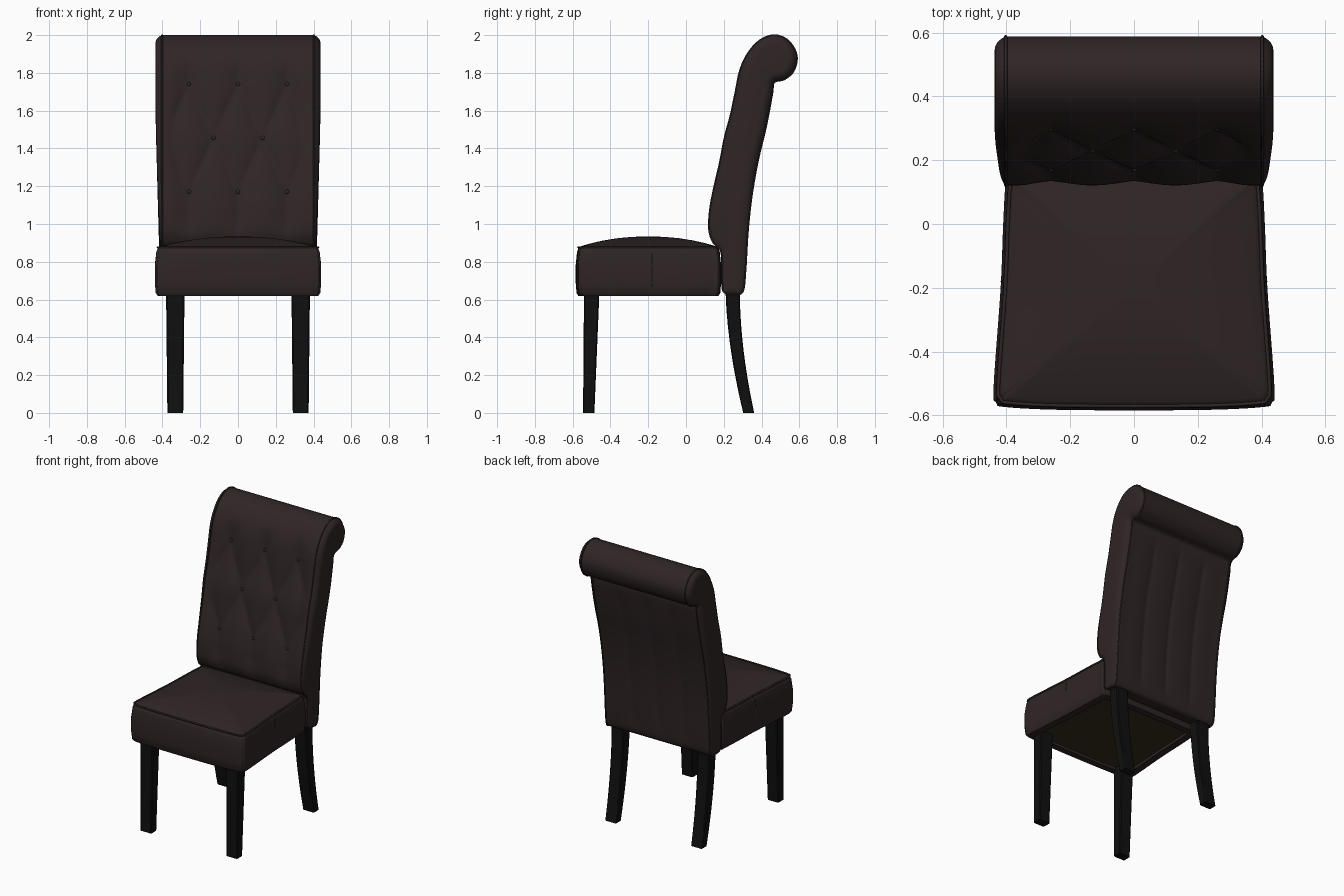
import bpy
import bmesh
from math import sin, pi
from mathutils import Vector

cube = bpy.data.objects.get("Cube")
if cube:
    bpy.data.objects.remove(cube, do_unlink=True)


def material(name, colour):
    m = bpy.data.materials.new(name)
    m.use_nodes = True
    m.diffuse_color = (*colour, 1)
    bsdf = m.node_tree.nodes["Principled BSDF"]
    bsdf.inputs["Base Color"].default_value = (*colour, 1)
    bsdf.inputs["Roughness"].default_value = 0.6
    return m


leather = material("dark brown leather", (0.028, 0.018, 0.019))
black_wood = material("black wood", (0.005, 0.005, 0.005))
lining = material("olive lining", (0.036, 0.027, 0.013))


def finish(bm, name, mat, angle=None):
    bmesh.ops.recalc_face_normals(bm, faces=bm.faces)
    mesh = bpy.data.meshes.new(name)
    bm.to_mesh(mesh)
    bm.free()
    mesh.materials.append(mat)
    obj = bpy.data.objects.new(name, mesh)
    bpy.context.collection.objects.link(obj)
    if angle:
        bpy.ops.object.select_all(action='DESELECT')
        obj.select_set(True)
        bpy.context.view_layer.objects.active = obj
        bpy.ops.object.shade_smooth_by_angle(angle=angle)
    return obj


def loft(name, rings, mat, angle=None):
    """Skin a stack of closed rings and cap both ends."""
    bm = bmesh.new()
    loops = [[bm.verts.new(p) for p in ring] for ring in rings]
    n = len(loops[0])
    for a, b in zip(loops, loops[1:]):
        for i in range(n):
            j = (i + 1) % n
            bm.faces.new((a[i], a[j], b[j], b[i]))
    bm.faces.new(loops[0])
    bm.faces.new(loops[-1])
    return finish(bm, name, mat, angle)


def tube(name, points, radius, cyclic=False):
    curve = bpy.data.curves.new(name, 'CURVE')
    curve.dimensions = '3D'
    curve.bevel_depth = radius
    curve.bevel_resolution = 1
    spline = curve.splines.new('POLY')
    spline.points.add(len(points) - 1)
    for target, p in zip(spline.points, points):
        target.co = (*p, 1)
    spline.use_cyclic_u = cyclic
    curve.materials.append(leather)
    obj = bpy.data.objects.new(name, curve)
    bpy.context.collection.objects.link(obj)


def smooth_loop(points, steps):
    """Closed Catmull-Rom curve through 2D points."""
    pts = [Vector(p) for p in points]
    out = []
    for i in range(len(pts)):
        a, b, c, d = (pts[(i + k) % len(pts)] for k in (-1, 0, 1, 2))
        for s in range(steps):
            t = s / steps
            out.append(0.5 * (2 * b + (c - a) * t + (2 * a - 5 * b + 4 * c - d) * t ** 2
                              + (3 * b - a - 3 * c + d) * t ** 3))
    return out


def ramp(x, lo, hi):
    t = min(1, max(0, (x - lo) / (hi - lo)))
    return t * t * (3 - 2 * t)


# Seat cushion: one plan outline, scaled through several heights
half_plan = [(0.2, -0.583), (0.40, -0.574), (0.432, -0.56), (0.44, -0.51), (0.418, -0.2),
             (0.41, 0), (0.402, 0.13), (0.385, 0.178), (0.2, 0.185)]
plan = smooth_loop(half_plan + [(-x, y) for x, y in reversed(half_plan)], 6)
plan_mid = Vector((0, -0.2))


def seat_ring(scale, z):
    return [(*(plan_mid + (p - plan_mid) * scale), z) for p in plan]


rings = [seat_ring(0.84, 0.65), seat_ring(0.85, 0.62)]
rings += [seat_ring(1 - inset, z) for inset, z in
          ((0.035, 0.62), (0.012, 0.635), (0, 0.69), (0, 0.78), (0.018, 0.85), (0.04, 0.877))]
rings += [seat_ring(0.96 * s, 0.878 + 0.056 * (1 - s ** 2.2))
          for s in (0.96, 0.9, 0.8, 0.65, 0.45, 0.25, 0.1)]
loft("seat_cushion", rings, leather, 0.9)
loft("seat_lining", [seat_ring(0.845, 0.637), seat_ring(0.845, 0.645)], lining)
tube("seat_piping", seat_ring(0.965, 0.877), 0.006, True)

# Backrest: scrolled side profile, swept across the width
outline = [(0.19, 0.70), (0.187, 0.85), (0.145, 0.90), (0.122, 0.97), (0.127, 1.08), (0.15, 1.2),
           (0.18, 1.33), (0.205, 1.46), (0.237, 1.58), (0.262, 1.7), (0.285, 1.81), (0.325, 1.9),
           (0.39, 1.972), (0.47, 2.0), (0.545, 1.968), (0.587, 1.89), (0.57, 1.81), (0.52, 1.765),
           (0.467, 1.75), (0.457, 1.69), (0.425, 1.52), (0.38, 1.33), (0.347, 1.14), (0.327, 0.95),
           (0.315, 0.75), (0.30, 0.64), (0.25, 0.63), (0.2, 0.64)]
profile = smooth_loop(outline, 5)
count = len(profile)
normals = []
for i in range(count):
    t = (profile[(i + 1) % count] - profile[i - 1]).normalized()
    normals.append(Vector((-t.y, t.x)))

COL, ROW, LOW = 0.13, 0.285, 1.17   # button spacing and lowest row


def tuft(x, z):
    """Depth of the diamond buttoning on the front."""
    u = x / COL
    v = min(2, max(0, (z - LOW) / ROW))
    puff = (abs(sin(pi * (u + v) / 2)) * abs(sin(pi * (u - v) / 2))) ** 0.45
    fade = (1 - ramp(abs(x), 0.30, 0.39)) * (1 - ramp(z, 1.76, 1.93)) * ramp(z, 0.88, 1.05)
    return 0.028 * (1 - puff) * fade


def back_ring(x):
    ring = []
    for p, n in zip(profile, normals):
        depth = 0
        if n.x < -0.3:
            depth = tuft(x, p.y)
        elif n.x > 0.5 and p.y < 1.72:
            fade = (1 - ramp(abs(x), 0.3, 0.39)) * (1 - ramp(p.y, 1.6, 1.72)) * ramp(p.y, 0.64, 0.8)
            depth = 0.01 * (1 - abs(sin(pi * x / 0.2)) ** 0.5) * fade
        ring.append((x, *(p - n * depth)))
    return ring


def side_ring(side, inset, bulge):
    ring = []
    for p, n in zip(profile, normals):
        x = 0.402 + bulge * (0.010 + 0.025 * ramp(p.y, 0.65, 1.7))
        ring.append((side * x, *(p - n * inset)))
    return ring


caps = ((0.006, 0.35), (0.018, 0.75), (0.032, 0.95), (0.046, 1.0))
columns = 64
rings = [side_ring(-1, *c) for c in reversed(caps)]
rings += [back_ring(0.402 * (2 * i / columns - 1)) for i in range(columns + 1)]
rings += [side_ring(1, *c) for c in caps]
loft("backrest", rings, leather, 1.0)


def front_y(z):
    return min(p.x for p in profile if abs(p.y - z) < 0.03)


for side, label in ((1, "left"), (-1, "right")):
    # Piping and seams on the sides
    tube(label + "_back_piping", side_ring(side, 0, 0), 0.005, True)
    tube(label + "_seat_seam", [(side * x, -0.18, z) for x, z in
                                ((0.407, 0.635), (0.416, 0.69), (0.416, 0.78), (0.41, 0.85))], 0.003)

    # Front leg: slightly tapered square post
    def post(x, y, hx, hy, z):
        return [(side * (x + a * hx), y + b * hy, z) for a, b in
                ((-1, -0.85), (-0.85, -1), (0.85, -1), (1, -0.85),
                 (1, 0.85), (0.85, 1), (-0.85, 1), (-1, 0.85))]

    loft(label + "_front_leg", [post(0.332, -0.515, 0.042, 0.03, 0),
                                post(0.332, -0.499, 0.049, 0.041, 0.65)], black_wood, 0.5)

    # Rear leg: square post sweeping backwards
    rings = []
    for i in range(11):
        t = i / 10
        rings.append(post(0.332, 0.247 + 0.085 * (1 - t) ** 1.8, 0.042 + 0.006 * t,
                          0.029 + 0.009 * t, 0.66 * t))
    loft(label + "_rear_leg", rings, black_wood, 0.5)

# Tufting buttons
for row, places in enumerate(((-2, 0, 2), (-1, 1), (-2, 0, 2))):
    for u in places:
        z = LOW + row * ROW
        bm = bmesh.new()
        bmesh.ops.create_uvsphere(bm, u_segments=12, v_segments=8, radius=0.012)
        bmesh.ops.scale(bm, vec=(1, 0.6, 1), verts=bm.verts)
        bmesh.ops.translate(bm, vec=(u * COL, front_y(z) + 0.031, z), verts=bm.verts)
        finish(bm, "tuft_button", leather, 1.0)
